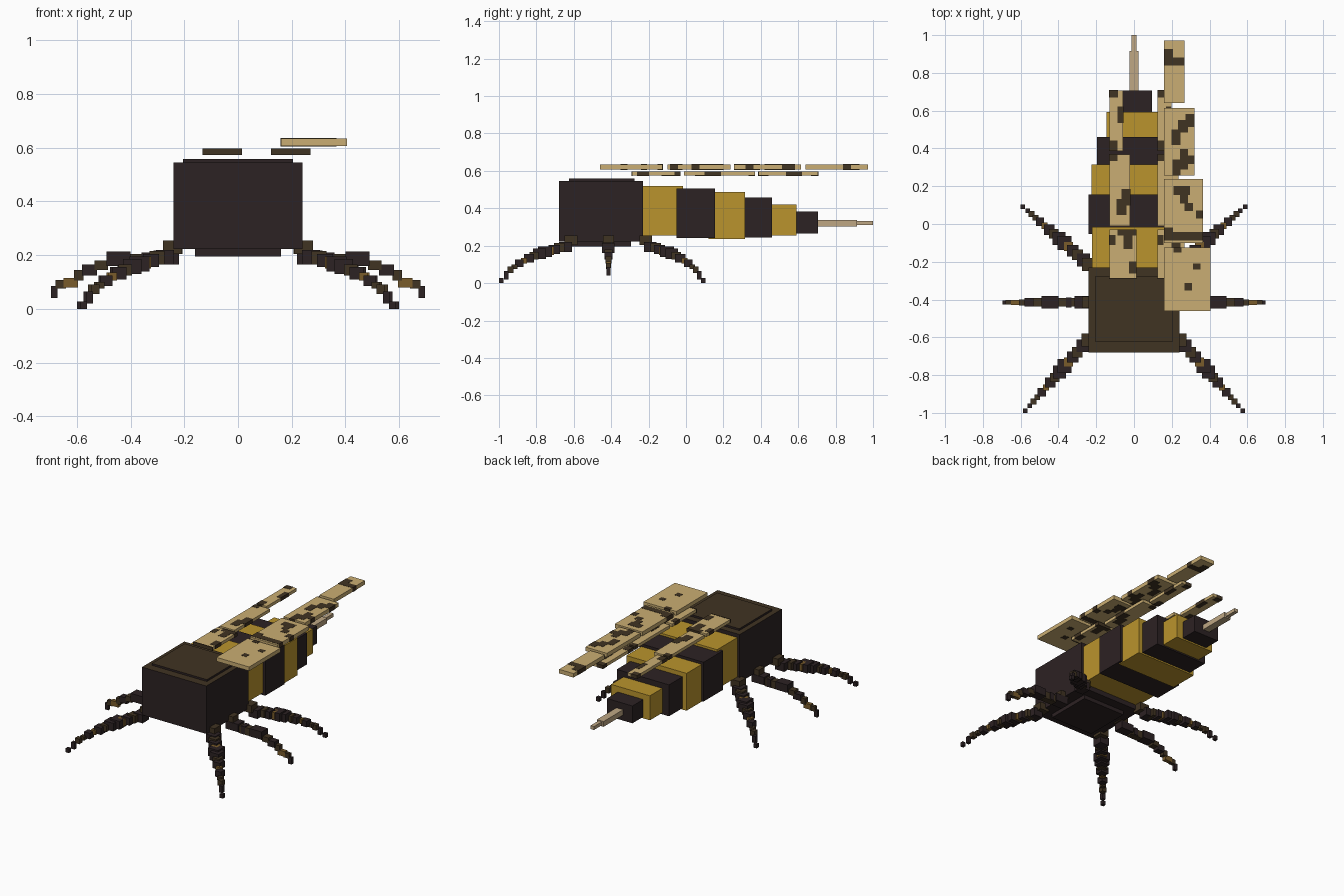
import bpy, bmesh


def material(name, hex_code):
    def lin(c):
        c /= 255
        return c / 12.92 if c < 0.04045 else ((c + 0.055) / 1.055) ** 2.4
    m = bpy.data.materials.new(name)
    m.diffuse_color = [lin(int(hex_code[i:i + 2], 16)) for i in (0, 2, 4)] + [1]
    return m


DARK = material("dark brown black", "2C2223")
BROWN = material("brown", "403322")
GOLD = material("gold", "BA942D")
TAN = material("wing tan", "CAAE73")
PALE = material("pale sting", "BFA784")
OCHRE = material("ochre brown", "7A5C2B")


def boxes(name, parts, mats, top=None):
    """One object from boxes (x0, x1, y0, y1, z0, z1, material index); top recolours upward faces."""
    bm = bmesh.new()
    for x0, x1, y0, y1, z0, z1, mi in parts:
        vs = bmesh.ops.create_cube(bm, size=1)["verts"]
        for v in vs:
            v.co = (x1 if v.co.x > 0 else x0, y1 if v.co.y > 0 else y0, z1 if v.co.z > 0 else z0)
        for f in {f for v in vs for f in v.link_faces}:
            f.normal_update()
            f.material_index = top if top is not None and f.normal.z > 0.5 else mi
    me = bpy.data.meshes.new(name)
    bm.to_mesh(me)
    bm.free()
    for m in mats:
        me.materials.append(m)
    ob = bpy.data.objects.new(name, me)
    bpy.context.collection.objects.link(ob)
    return ob


# Thorax with raised back plate and belly plate
boxes("thorax", [(-.24, .24, -.68, -.23, .222, .545, 0)], [DARK, BROWN], top=1)
boxes("thorax_back_plate", [(-.205, .205, -.625, -.275, .54, .558, 0)], [DARK, BROWN], top=1)
boxes("thorax_belly_plate", [(-.16, .16, -.61, -.295, .195, .225, 0)], [DARK])

# Abdomen bands: half width, y range, z range
bands = [(.222, -.24, -.015, .255, .52), (.24, -.052, .155, .24, .505),
         (.225, .12, .315, .235, .487), (.195, .29, .46, .245, .457),
         (.145, .44, .592, .255, .42), (.095, .58, .707, .265, .382)]
for i, (w, y0, y1, z0, z1) in enumerate(bands):
    # gold bands give way to the dark bands that overlap them
    boxes(f"abdomen_band_{i + 1}", [(-w, w, y0, y1, z0, z1, 0)], [DARK if i % 2 else GOLD])

# Sting
boxes("sting_base", [(-.025, .025, .70, .915, .302, .338, 0)], [PALE])
boxes("sting_tip", [(-.013, .013, .91, 1.0, .31, .333, 0)], [PALE])


def wing(name, x, z0, z1, panels, spots):
    """Panels (width, y0, y1) from inner edge x; spots (x0, x1, y0, y1) measured from that edge."""
    e = 0.0015
    parts = [(x, x + w, y0, y1, z0, z1, 0) for w, y0, y1 in panels]
    parts += [(x + a - e, x + b + e, c - e, d + e, z0 - e, z1 + e, 1) for a, b, c, d in spots]
    boxes(name, parts, [TAN, BROWN])


# Upper wing, on one side only
wing("upper_wing", .16, .607, .634,
     [(.245, -.46, -.125), (.205, -.10, .238), (.16, .257, .615), (.107, .64, .972)],
     [(.11, .145, -.35, -.315), (.155, .19, -.24, -.21), (.05, .09, -.15, -.125),
      (.05, .135, .155, .20), (.085, .125, .11, .155), (.11, .15, .07, .11),
      (.045, .205, -.085, -.045), (0, .045, -.085, -.02), (.17, .205, .03, .07),
      (.115, .16, .515, .58), (.075, .125, .485, .55), (.04, .085, .42, .5),
      (.085, .125, .29, .395), (.045, .085, .257, .34), (.125, .16, .32, .36),
      (0, .107, .84, .88), (0, .045, .88, .925)])

# Pair of lower wings; front edge is brown
for name, x in (("lower_wing_left", -.13), ("lower_wing_right", .125)):
    wing(name, x, .575, .596,
         [(.143, -.29, -.03), (.11, -.01, .368), (.073, .387, .707)],
         [(.045, .143, -.06, -.03), (0, .03, -.11, -.06), (.075, .12, -.13, -.06),
          (.105, .143, -.26, -.2), (0, .143, -.29, -.287),
          (.04, .09, .05, .13), (.065, .11, .1, .185), (0, .04, .335, .368),
          (0, .045, .67, .707), (.045, .073, .535, .62), (0, .04, .387, .44)])

# Middle legs: x0, x1, half width, z0, z1, colour
mid = [(.21, .275, .03, .215, .255, 1), (.22, .315, .033, .165, .217, 0), (.24, .27, .02, .2, .23, 2),
       (.31, .40, .022, .155, .205, 1), (.33, .36, .026, .16, .21, 0),
       (.40, .49, .033, .16, .213, 0), (.485, .535, .022, .145, .18, 1),
       (.525, .58, .022, .125, .165, 0), (.575, .61, .016, .105, .145, 1),
       (.595, .65, .013, .08, .115, 2), (.64, .68, .012, .075, .108, 1), (.672, .697, .01, .04, .085, 0)]
# Diagonal legs: position along leg, half size, z0, z1, colour
diag = [(0, .034, .205, .255, 1), (.08, .034, .165, .22, 0), (.17, .028, .165, .215, 1),
        (.24, .03, .155, .205, 0), (.31, .024, .15, .195, 2), (.37, .037, .14, .195, 0),
        (.45, .034, .13, .185, 0), (.53, .025, .125, .165, 1), (.60, .027, .11, .155, 0),
        (.67, .016, .105, .135, 2), (.74, .022, .085, .125, 0), (.81, .015, .075, .10, 1),
        (.87, .016, .055, .09, 1), (.93, .012, .02, .065, 0), (1, .012, 0, .027, 0)]
leg_mats = [DARK, BROWN, OCHRE]


def leg(name, parts, s):
    boxes(name, [(min(s * a, s * b), max(s * a, s * b), *r) for a, b, *r in parts], leg_mats)


def along(x0, y0, x1, y1):
    out = []
    for t, h, z0, z1, c in diag:
        x, y = x0 + t * (x1 - x0), y0 + t * (y1 - y0)
        out.append((x - h, x + h, y - h, y + h, z0, z1, c))
    return out


for side, s in (("left", -1), ("right", 1)):
    leg(f"middle_leg_{side}", [(a, b, -.415 - h, -.415 + h, z0, z1, c) for a, b, h, z0, z1, c in mid], s)
    leg(f"front_leg_{side}", along(.245, -.615, .575, -.988), s)
    leg(f"back_leg_{side}", along(.24, -.215, .588, .092), s)
